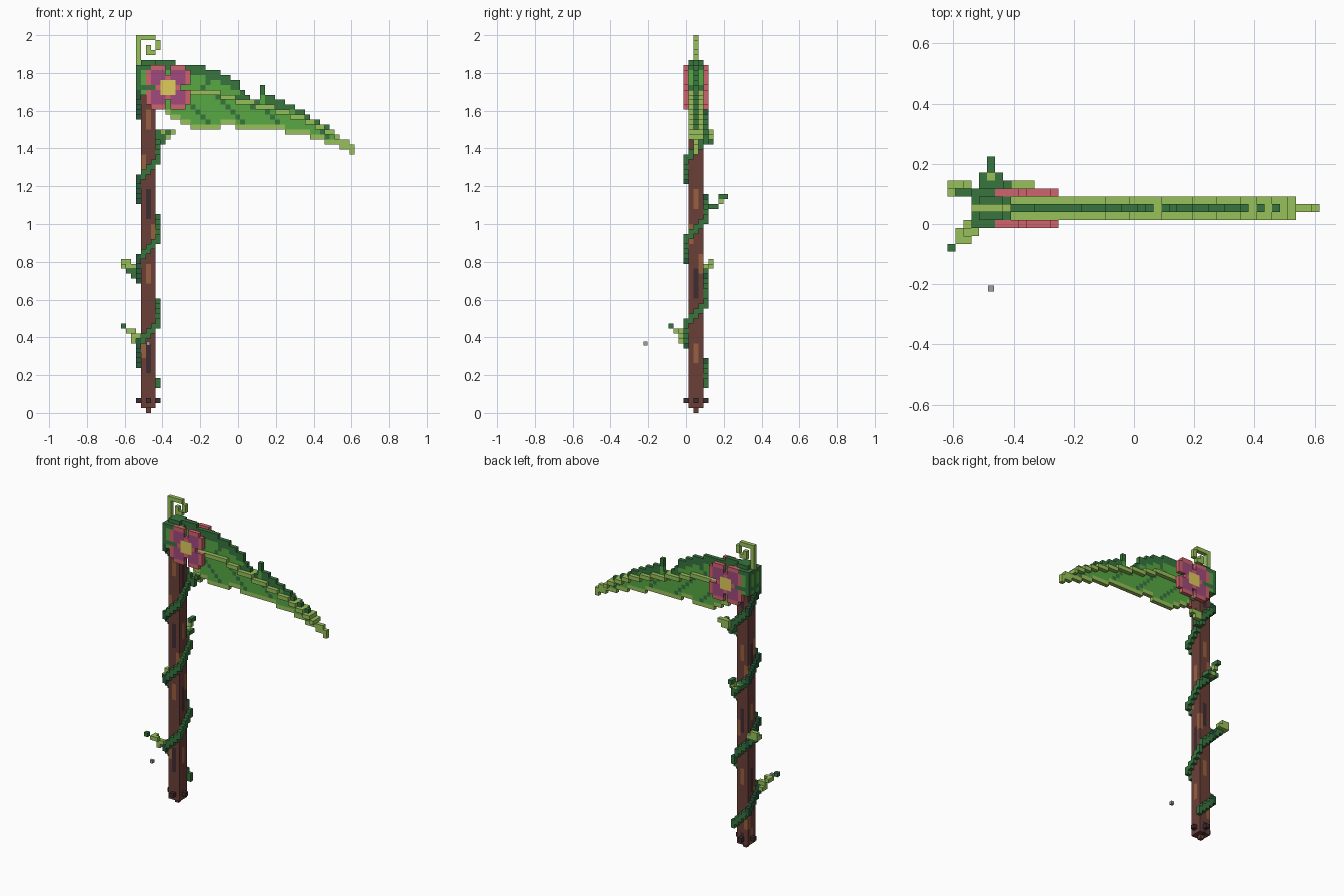
import bpy, bmesh
from mathutils import Vector

if "Cube" in bpy.data.objects:
    bpy.data.objects.remove(bpy.data.objects["Cube"])

V = 2 / 76                       # voxel edge
ORIGIN = Vector((-0.475, 0.0526, V / 2))   # centre of the lowest shaft voxel
HEX = dict(dark="37753F", deep="28593C", mid="57A844", light="97C05A", pink="D0646C",
           purple="A04A7C", yellow="E0CC5C", brown="6B3F38", bark="3F2C34",
           tan="99603F", grey="A0A0A0")


def linear(c):
    return c / 12.92 if c <= 0.04045 else ((c + 0.055) / 1.055) ** 2.4


MATS = {}
for name, h in HEX.items():
    m = bpy.data.materials.new(name)
    m.diffuse_color = [linear(int(h[i:i + 2], 16) / 255) for i in (0, 2, 4)] + [1]
    m.use_nodes = True
    m.node_tree.nodes["Principled BSDF"].inputs["Base Color"].default_value = m.diffuse_color
    MATS[name] = m
NAMES = list(HEX)
cells = {}                       # (x, y, z) -> (part, colour)


def put(part, colour, x, y, z):
    cells[(x, y, z)] = (part, colour)


def step(table, a):
    """Value of a stepped outline: the last entry starting at or before a."""
    return [v for s, v in table if s <= a][-1]


# Wooden shaft with bark patches and a small foot
for z in range(1, 66):
    for x in (-1, 0, 1):
        for y in (-1, 0, 1):
            c = "brown"
            if (x == 0) != (y == 0):
                t = (z + 5 * y + 11 * x) % 31
                c = "bark" if t in range(3, 9) else "tan" if t in range(21, 25) else c
            elif x and y and (z + 7 * x + 3 * y) % 37 in range(1, 5):
                c = "tan"
            put("shaft", c, x, y, z)
put("shaft", "brown", 0, 0, 0)
for x, y in ((2, 0), (-2, 0), (0, 2), (0, -2)):
    put("shaft", "bark", x, y, 2)

# Leaf blade: stepped top and bottom outlines, one voxel thick
TOP = [(2, 70), (6, 69), (12, 68), (15, 67), (17, 66), (19, 64), (20, 63), (21, 62),
       (23, 65), (24, 63), (26, 62), (28, 61), (30, 60), (32, 59), (33, 58), (35, 57),
       (37, 56), (38, 55), (39, 54), (41, 53)]
BOTTOM = [(2, 62), (4, 60), (5, 59), (7, 58), (9, 57), (15, 58), (18, 57), (28, 56),
          (33, 55), (36, 54), (39, 53), (41, 52)]
RIB = [(2, 64), (15, 63), (18, 62), (22, 61), (26, 60), (29, 59), (32, 58), (34, 57),
       (36, 56), (38, 55)]
for x in range(2, 42):
    top, low, rib = step(TOP, x), step(BOTTOM, x), step(RIB, x)
    for z in range(low, top + 1):
        c = "mid"
        if z == low or x > 38:
            c = "light"
        elif z >= top - (1 if x < 29 else 0):
            c = "dark"
        elif z < rib and (x + z) % 7 == 0 or z > rib and (x - z) % 9 == 0:
            c = "dark"
        put("leaf_blade", c, x, 0, z)
    if 3 <= x <= 38:
        for y in (-1, 0, 1):
            put("leaf_midrib", "light", x, y, rib)

# Leafy head wrapped round the shaft top
for z in range(64, 71):
    r = 2 if z < 70 else 1
    for x in range(-r, r + 1):
        for y in range(-r, r + 1):
            c = "dark" if z >= 69 or z == 65 or (x == -2 and abs(y) != 1) else "mid"
            put("leaf_head", c, x, y, z)

# Curled tendril on top
curl = [(-2, z) for z in range(70, 76)] + [(x, 75) for x in (-1, 0, 1)]
curl += [(2, 74), (2, 73), (1, 72), (0, 72), (0, 73)]
for x, z in curl:
    put("curled_tendril", "light", x, 0, z)

# Four-petal flower on both faces
for u in range(-4, 5):
    for w in range(-4, 5):
        lo, hi = sorted((abs(u), abs(w)))
        if lo == 4 or (lo == 0 and hi >= 3):
            continue
        c = "yellow" if hi <= 1 else "purple" if hi <= 3 and lo >= 1 else "pink"
        for y in (-2, 2):
            put("flower", c, u + 4, y, w + 65)

# Vine spiralling up round the shaft, from the back right corner
ring = [(2, y) for y in range(-2, 2)] + [(x, 2) for x in range(2, -2, -1)]
ring += [(-2, y) for y in range(2, -2, -1)] + [(x, -2) for x in range(-2, 2)]
for i in range(57):
    x, y = ring[(i + 4) % 16]
    z = 5 + round(i * 16.5 / 16)
    for dz in (0, 1):
        put("vine", "deep" if x == -2 else "dark", x, y, z + dz)

# Leaf sprigs growing from the vine: (colour, x, y, z)
SPRIGS = [
    "light -3 -2 14", "light -3 -3 14", "light -3 -3 15", "light -2 -3 15", "light -4 -3 16",
    "light -4 -4 16", "light -3 -4 16", "dark -5 -5 17",
    "dark -3 2 28", "dark -3 2 27", "light -3 3 29", "dark -4 2 28", "light -4 3 29",
    "light -5 3 29", "light -5 3 30", "light -4 3 30", "light -5 2 29",
    "dark 0 3 41", "dark -1 3 41", "dark 1 3 41", "light 0 4 41", "dark -1 4 41",
    "dark 1 4 41", "light 0 5 42", "dark 0 6 43", "dark 0 5 43",
    "dark 2 2 54", "dark 3 2 54", "dark 3 2 55", "light 3 3 55", "light 3 3 56",
    "light 4 3 56", "light 5 3 56", "dark 4 2 56", "dark 2 3 54", "light 4 3 55"]
for s in SPRIGS:
    c, *p = s.split()
    put("vine_leaves", c, *map(int, p))

# Turn each part's voxels into a mesh, keeping only exposed faces
DIRS = [Vector(d) for d in ((1, 0, 0), (-1, 0, 0), (0, 1, 0), (0, -1, 0), (0, 0, 1), (0, 0, -1))]


def build(part):
    bm = bmesh.new()
    verts = {}
    for key, (p, colour) in cells.items():
        if p != part:
            continue
        for d in DIRS:
            if tuple(int(a + b) for a, b in zip(key, d)) in cells:
                continue
            t = Vector((d.y, d.z, d.x))
            b = d.cross(t)
            quad = []
            for s, r in ((1, 1), (-1, 1), (-1, -1), (1, -1)):
                co = Vector(key) + (d + t * s + b * r) / 2
                k = tuple(co)
                if k not in verts:
                    verts[k] = bm.verts.new(ORIGIN + co * V)
                quad.append(verts[k])
            f = bm.faces.new(quad)
            f.material_index = NAMES.index(colour)
    me = bpy.data.meshes.new(part)
    bm.to_mesh(me)
    bm.free()
    for n in NAMES:
        me.materials.append(MATS[n])
    bpy.context.collection.objects.link(bpy.data.objects.new(part, me))


for part in dict.fromkeys(p for p, _ in cells.values()):
    build(part)

# Small loose cube in front of the shaft
bpy.ops.mesh.primitive_cube_add(size=0.02, location=(-0.475, -0.215, 0.368))
bpy.context.object.name = "loose_cube"
bpy.context.object.data.materials.append(MATS["grey"])
